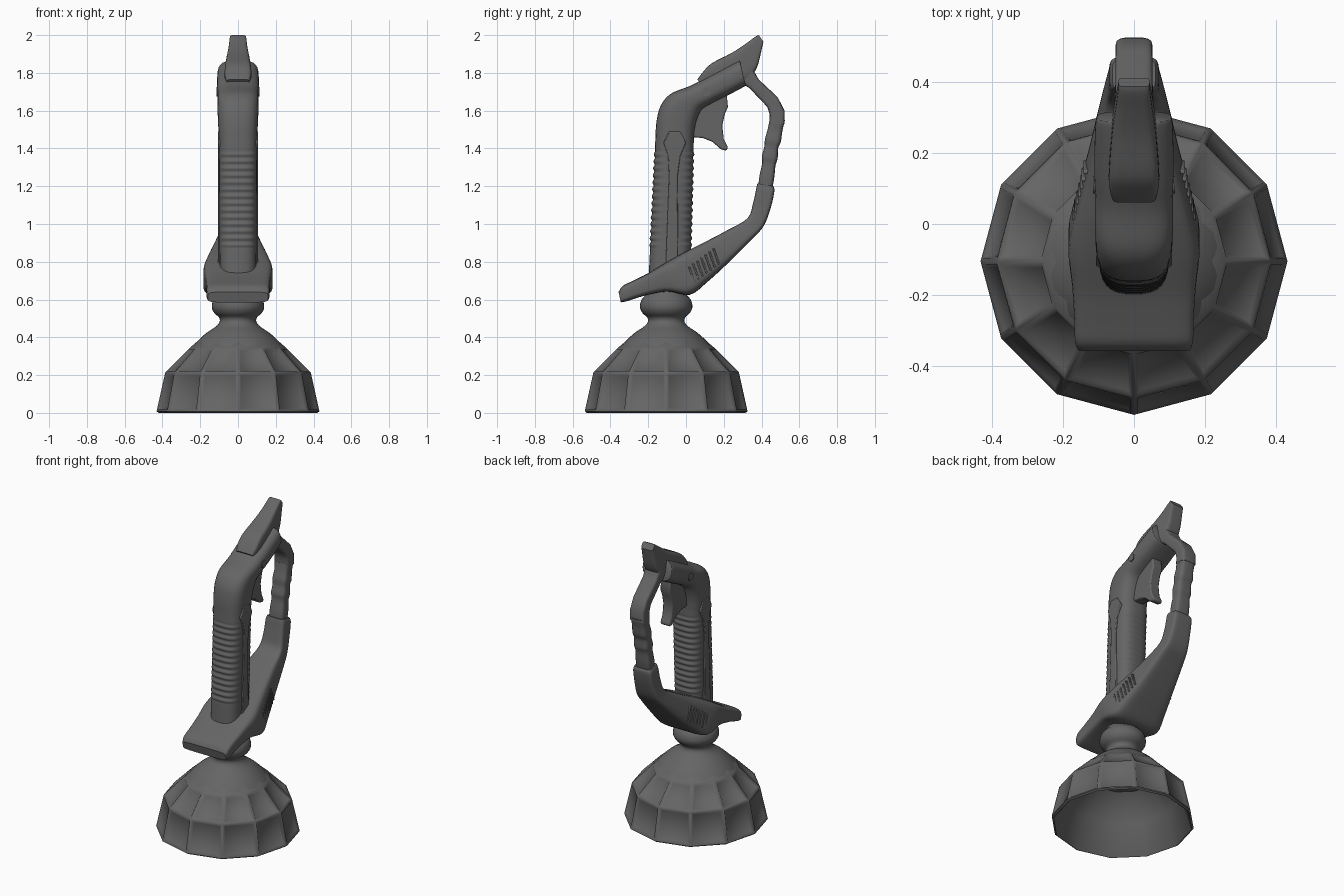
import bpy, bmesh, math
from mathutils import Vector

CY = -0.105  # bell axis in y
GREY = bpy.data.materials.new("dark_grey")
GREY.diffuse_color = (0.13, 0.13, 0.13, 1)


def finish(name, bm, angle=40):
    bmesh.ops.recalc_face_normals(bm, faces=bm.faces)
    me = bpy.data.meshes.new(name)
    bm.to_mesh(me)
    bm.free()
    me.shade_smooth()
    me.set_sharp_from_angle(angle=math.radians(angle))
    me.materials.append(GREY)
    ob = bpy.data.objects.new(name, me)
    bpy.context.collection.objects.link(ob)
    return ob


def spline(pts, steps):
    """Catmull-Rom through rows of numbers."""
    out = []
    for i in range(len(pts) - 1):
        a, b, c, d = (pts[min(max(i + k, 0), len(pts) - 1)] for k in (-1, 0, 1, 2))
        for s in range(steps):
            t = s / steps
            out.append([0.5 * (2*q + (r-p)*t + (2*p-5*q+4*r-u)*t*t + (3*q-p-3*r+u)*t**3)
                        for p, q, r, u in zip(a, b, c, d)])
    return out + [list(pts[-1])]


def loft(name, stations, n=4, steps=4, sides=28, ripple=None, angle=40):
    """Rounded section spanning (y1,z1)-(y2,z2) with half width w at each station."""
    bm = bmesh.new()
    rings = []
    for y1, z1, y2, z2, w in spline(stations, steps):
        a, b = Vector((0, y1, z1)), Vector((0, y2, z2))
        mid, half = (a + b) / 2, (b - a) / 2
        if ripple:
            half *= 1 + ripple(mid.z)
        ring = []
        for k in range(sides):
            t = 2 * math.pi * (k + 0.5) / sides
            c, s = math.cos(t), math.sin(t)
            u = math.copysign(abs(c) ** (2 / n), c)
            v = math.copysign(abs(s) ** (2 / n), s)
            ring.append(bm.verts.new(mid + half * v + Vector((w * u, 0, 0))))
        rings.append(ring)
    for r, q in zip(rings, rings[1:]):
        for k in range(sides):
            j = (k + 1) % sides
            bm.faces.new((r[k], r[j], q[j], q[k]))
    bm.faces.new(rings[0])
    bm.faces.new(rings[-1])
    return finish(name, bm, angle)


def lathe(name, profile, sides, panels=(), angle=40):
    """Revolve (r,z) about the bell axis; rows listed in panels get recessed."""
    bm = bmesh.new()
    rings = []
    for r, z in profile:
        rings.append([bm.verts.new((r * math.sin(2 * math.pi * k / sides),
                                    CY - r * math.cos(2 * math.pi * k / sides), z))
                      for k in range(sides)])
    recess = []
    for i, (a, b) in enumerate(zip(rings, rings[1:])):
        for k in range(sides):
            j = (k + 1) % sides
            f = bm.faces.new((a[k], a[j], b[j], b[k]))
            if i in panels:
                recess.append(f)
    bm.faces.new(rings[0])
    bm.faces.new(rings[-1])
    bmesh.ops.recalc_face_normals(bm, faces=bm.faces)
    if recess:
        bmesh.ops.inset_individual(bm, faces=recess, thickness=0.014, depth=0)
        bmesh.ops.inset_individual(bm, faces=recess, thickness=0.012, depth=-0.009)
    return finish(name, bm, angle)


def slab(name, outline, x0, x1, bevel):
    """Side-view (y,z) outline extruded from x0 to x1."""
    bm = bmesh.new()
    f = bm.faces.new([bm.verts.new((x0, y, z)) for y, z in outline])
    ex = bmesh.ops.extrude_face_region(bm, geom=[f])
    bmesh.ops.translate(bm, vec=(x1 - x0, 0, 0),
                        verts=[v for v in ex["geom"] if isinstance(v, bmesh.types.BMVert)])
    ob = finish(name, bm)
    m = ob.modifiers.new("bevel", 'BEVEL')
    m.width, m.segments = bevel, 2
    return ob


# Hollow twelve-sided bell with softly recessed panels
lathe("bell", [(0.06, 0.40), (0.16, 0.37), (0.24, 0.31), (0.35, 0.20), (0.412, 0.006), (0.42, 0.0),
               (0.431, 0.008), (0.385, 0.215), (0.255, 0.345), (0.19, 0.40)], 12, panels=(6, 7), angle=62)

# Smooth dome crown, neck and ball collar
neck = [(0.252, 0.335), (0.215, 0.38), (0.165, 0.425), (0.12, 0.455), (0.098, 0.48), (0.10, 0.505),
        (0.125, 0.528), (0.139, 0.56), (0.13, 0.60), (0.105, 0.63), (0.09, 0.68)]
lathe("neck", spline(neck, 3), 36)


# Ribbed grip, bending over into the head
def grip_ribs(z):
    if not 0.86 < z < 1.40:
        return 0
    fade = min(1, (z - 0.86) / 0.03, (1.40 - z) / 0.03)
    return fade * (0.01 + 0.035 * math.cos(2 * math.pi * z / 0.037))


straight = [(-0.20 + 0.037 * t, 0.68 + 0.76 * t, 0.022 + 0.02 * t, 0.68 + 0.76 * t, 0.098 + 0.004 * t)
            for t in [i / 24 for i in range(25)]]
bend = [(-0.157, 1.54, 0.047, 1.50, 0.105), (-0.135, 1.625, 0.06, 1.555, 0.108),
        (-0.08, 1.69, 0.085, 1.605, 0.11), (0.03, 1.735, 0.14, 1.64, 0.11),
        (0.12, 1.785, 0.21, 1.675, 0.112), (0.265, 1.86, 0.305, 1.725, 0.108),
        (0.285, 1.865, 0.315, 1.735, 0.10)]
loft("grip", straight + bend, n=2.9, steps=6, ripple=grip_ribs, angle=75)

# Raised smooth strip on both sides of the grip
strip = [(-0.11, 0.72), (-0.04, 0.72), (-0.045, 1.25), (-0.03, 1.36), (0.0, 1.43),
         (-0.03, 1.49), (-0.09, 1.49), (-0.12, 1.43), (-0.095, 1.36), (-0.09, 1.25)]
for s in (-1, 1):
    slab("grip_side_strip", strip, s * 0.085, s * 0.107, 0.005)

# Sighting ridge on top of the head
loft("head_ridge", [(0.06, 1.765, 0.10, 1.72, 0.06), (0.09, 1.805, 0.15, 1.73, 0.07),
                    (0.135, 1.85, 0.21, 1.74, 0.07), (0.24, 1.905, 0.31, 1.755, 0.062),
                    (0.31, 1.95, 0.372, 1.82, 0.052), (0.365, 1.99, 0.402, 1.93, 0.045),
                    (0.386, 2.0, 0.41, 1.965, 0.043)], n=6)

# Pivot pin through the head
bm = bmesh.new()
bmesh.ops.create_cone(bm, cap_ends=True, segments=20, radius1=0.024, radius2=0.024, depth=0.23)
pin = finish("pivot_pin", bm)
pin.location, pin.rotation_euler = (0, 0.11, 1.70), (0, math.pi / 2, 0)

# Trigger
slab("trigger", [(0.03, 1.46), (0.09, 1.455), (0.14, 1.435), (0.185, 1.395), (0.215, 1.388), (0.222, 1.405),
                 (0.20, 1.45), (0.192, 1.52), (0.205, 1.58), (0.222, 1.62), (0.215, 1.69), (0.12, 1.66),
                 (0.03, 1.57)], -0.035, 0.035, 0.008)

# Hand guard: angular top corner, then finger bumps
loft("guard_top", [(0.24, 1.72, 0.34, 1.90, 0.056), (0.31, 1.735, 0.36, 1.81, 0.055),
                   (0.335, 1.72, 0.385, 1.765, 0.053), (0.43, 1.62, 0.485, 1.672, 0.052),
                   (0.443, 1.58, 0.522, 1.60, 0.052), (0.442, 1.53, 0.521, 1.53, 0.052)], n=5, steps=1)
loft("guard", [(0.442, 1.55, 0.524, 1.55, 0.052), (0.432, 1.50, 0.510, 1.49, 0.048),
               (0.418, 1.45, 0.502, 1.435, 0.052), (0.415, 1.41, 0.488, 1.40, 0.048),
               (0.402, 1.36, 0.485, 1.345, 0.052), (0.403, 1.32, 0.474, 1.31, 0.048),
               (0.388, 1.25, 0.466, 1.235, 0.052), (0.38, 1.17, 0.45, 1.16, 0.05)], n=4)

# Guard base: sleeve flaring into the wide front plate
base = [(0.378, 1.215, 0.462, 1.20, 0.06), (0.372, 1.19, 0.468, 1.175, 0.068),
        (0.355, 1.11, 0.45, 1.09, 0.072), (0.325, 1.03, 0.412, 0.99, 0.082), (0.22, 0.968, 0.35, 0.92, 0.10),
        (0.11, 0.91, 0.225, 0.795, 0.13), (0.0, 0.855, 0.11, 0.69, 0.162), (-0.10, 0.80, 0.02, 0.625, 0.184),
        (-0.20, 0.74, -0.10, 0.642, 0.174), (-0.28, 0.70, -0.22, 0.62, 0.168),
        (-0.335, 0.672, -0.31, 0.592, 0.166), (-0.357, 0.64, -0.345, 0.585, 0.158)]
loft("guard_base", base, n=6)

# Slanted grip bars on both sides of the guard base
for i in range(7):
    t = i / 6
    for s in (-1, 1):
        y, z, x = 0.04 + 0.13 * t, 0.69 + 0.095 * t, 0.168 - 0.031 * t
        slab("side_bar", [(y, z), (y + 0.011, z), (y - 0.019, z + 0.085), (y - 0.03, z + 0.085)],
             s * (x - 0.02), s * (x + 0.005), 0.003)
